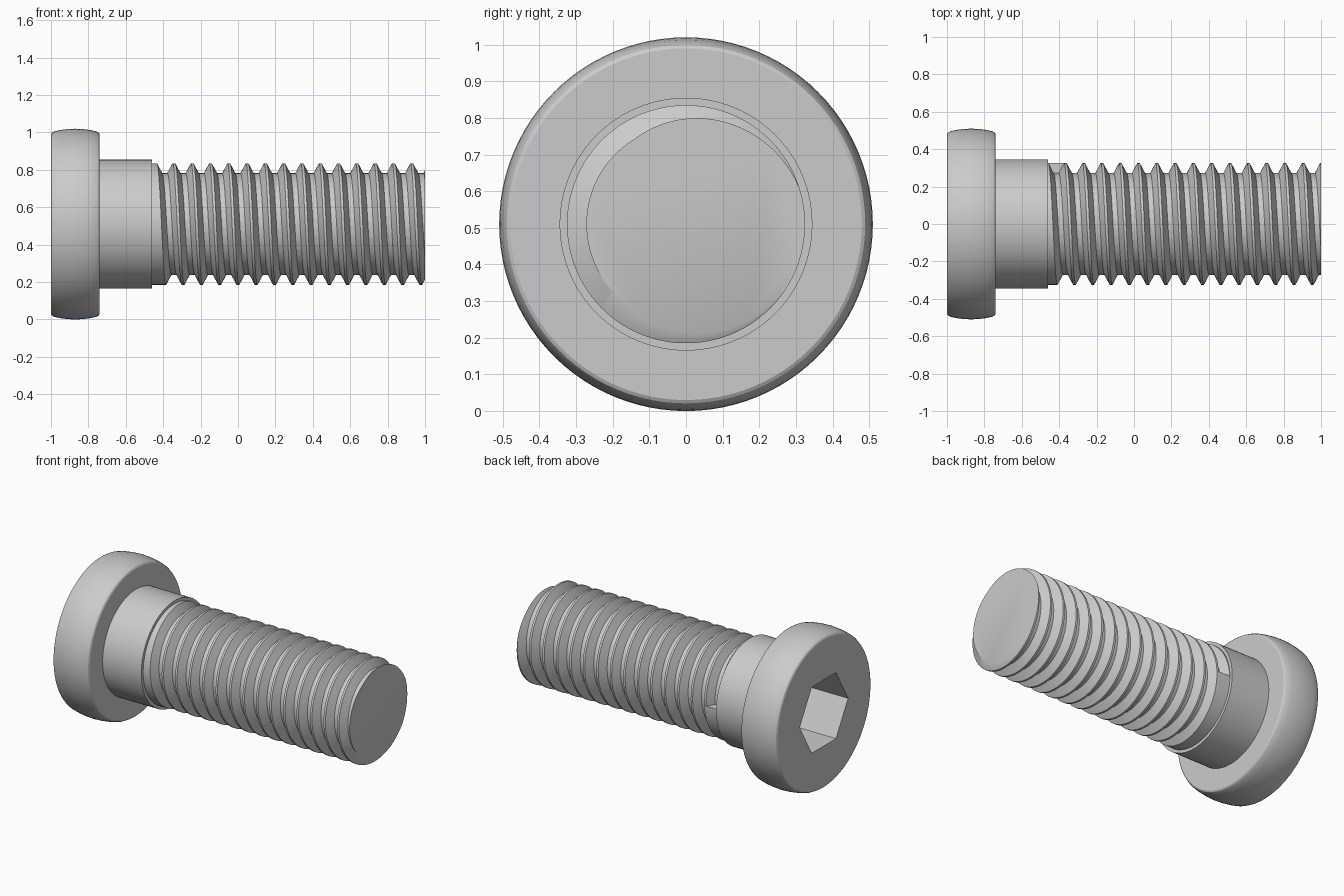
import bpy, bmesh
from math import pi, sin, cos, radians

if "Cube" in bpy.data.objects:
    bpy.data.objects.remove(bpy.data.objects["Cube"])

N = 96               # segments around the axis
ZC = 0.51            # axis height
PITCH = 0.0978
R_CREST, R_ROOT = 0.325, 0.272


def point(x, r, i):
    a = 2 * pi * i / N
    return (x, r * cos(a), ZC + r * sin(a))


def finish(bm, name):
    bmesh.ops.recalc_face_normals(bm, faces=bm.faces[:])
    me = bpy.data.meshes.new(name)
    bm.to_mesh(me)
    bm.free()
    ob = bpy.data.objects.new(name, me)
    bpy.context.collection.objects.link(ob)
    bpy.ops.object.select_all(action='DESELECT')
    ob.select_set(True)
    bpy.context.view_layer.objects.active = ob
    bpy.ops.object.shade_smooth_by_angle(angle=radians(28))
    return ob


def hex_radius(r, i):
    a = (2 * pi * i / N) % (pi / 3) - pi / 6
    return r * cos(pi / 6) / cos(a)


# Head and shank: one lathed profile, with the first rings shaped as a hex socket
edge = [(0.13, 0.48), (0.125, 0.489), (0.112, 0.496), (0.08, 0.503), (0.04, 0.508)]
barrel = ([(-0.87 - d, r) for d, r in edge] + [(-0.87, 0.51)]
          + [(-0.87 + d, r) for d, r in reversed(edge)])
profile = ([(-0.70, 0.25, True), (-1.0, 0.25, True)]
           + [(x, r, False) for x, r in barrel]
           + [(-0.74, 0.345, False), (-0.46, 0.345, False)])
bm = bmesh.new()
rings = [[bm.verts.new(point(x, hex_radius(r, i) if is_hex else r, i)) for i in range(N)]
         for x, r, is_hex in profile]
for a, b in zip(rings, rings[1:]):
    for i in range(N):
        j = (i + 1) % N
        bm.faces.new((a[i], a[j], b[j], b[i]))
bm.faces.new(rings[0])
bm.faces.new(rings[-1])
finish(bm, "head_and_shank")

# Thread: a helical groove swept around the rod, starting at an abrupt notch
START = -0.416
groove = [(-0.042, R_CREST), (-0.014, R_ROOT), (0.014, R_ROOT), (0.042, R_CREST)]
bm = bmesh.new()
total = 16 * N
sec = [[bm.verts.new(point(START + PITCH * i / N + dx, r, i)) for dx, r in groove]
       for i in range(total + 1)]
for i in range(total):
    s, t = sec[i], sec[i + 1]
    for k in range(3):
        bm.faces.new((s[k], s[k + 1], t[k + 1], t[k]))
    if i + 1 + N <= total:          # crest land to the next turn
        bm.faces.new((s[3], sec[i + N][0], sec[i + N + 1][0], t[3]))
bm.faces.new(sec[0])                # notch end wall

# Plain collar between the shank and the first turn
collar = [bm.verts.new(point(-0.46, R_CREST, i)) for i in range(N)]
for i in range(N - 1):
    bm.faces.new((collar[i], collar[i + 1], sec[i + 1][0], sec[i][0]))
bm.faces.new((collar[N - 1], collar[0], sec[0][0], sec[0][3], sec[N][0], sec[N - 1][0]))

# Trim flat at the tip and cap it
bmesh.ops.bisect_plane(bm, geom=bm.verts[:] + bm.edges[:] + bm.faces[:], dist=1e-6,
                       plane_co=(1, 0, 0), plane_no=(1, 0, 0), clear_outer=True)
rim = [e for e in bm.edges if e.is_boundary and all(abs(v.co.x - 1) < 1e-4 for v in e.verts)]
bmesh.ops.holes_fill(bm, edges=rim, sides=0)
finish(bm, "threaded_rod")
